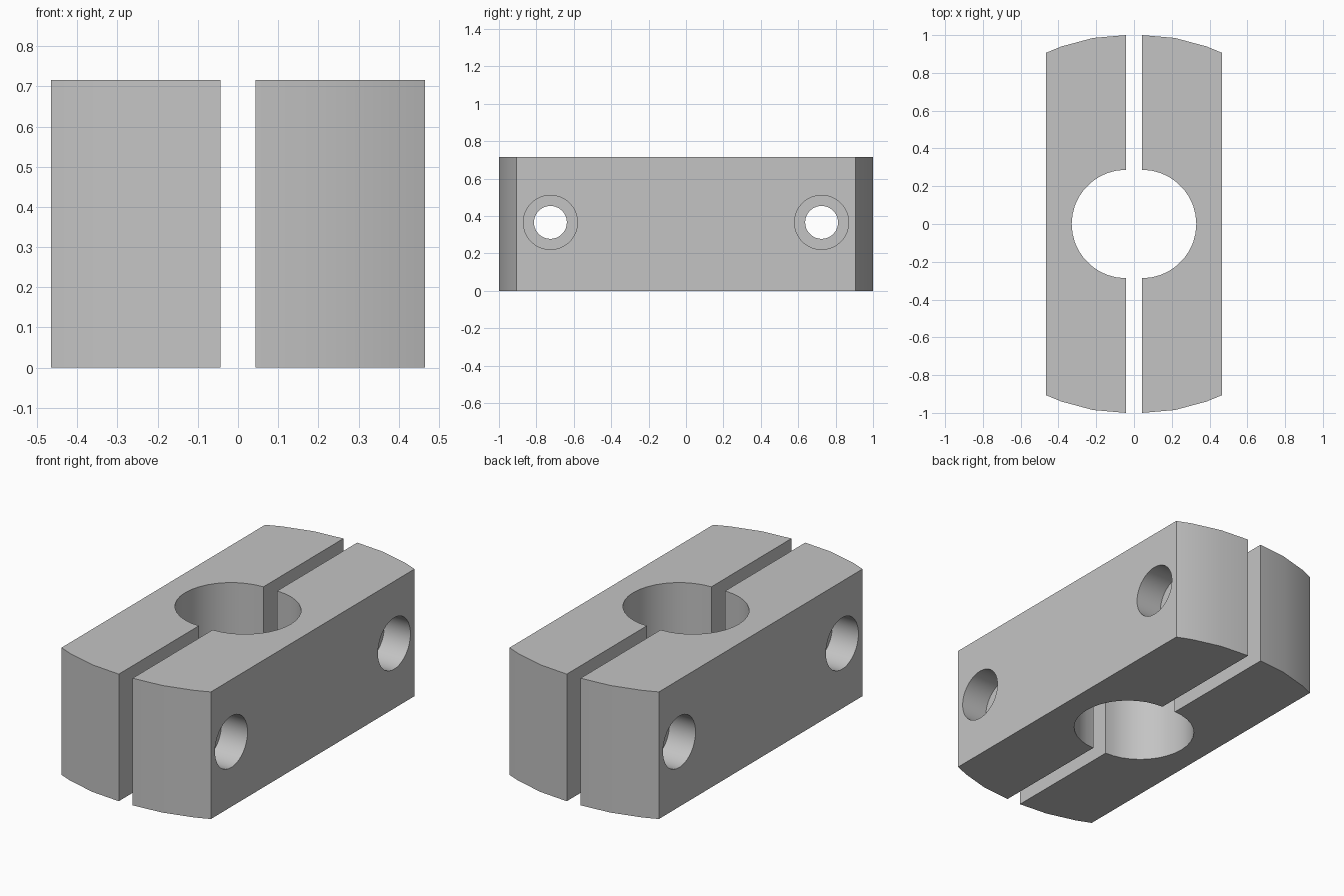
import bpy, bmesh
from math import sin, cos, radians, pi
from mathutils import Matrix

GAP = 0.043        # half of the slot between the jaws
SIDE = 0.465       # outer flat face
HEIGHT = 0.716
BORE = 0.287
HOLE_Y, HOLE_Z = 0.725, 0.366
HOLE_R, SEAT_R, SEAT_DEPTH = 0.088, 0.145, 0.162

if "Cube" in bpy.data.objects:
    bpy.data.objects.remove(bpy.data.objects["Cube"], do_unlink=True)

grey = bpy.data.materials.new("plain grey")
grey.use_nodes = True
colour = (0.55, 0.55, 0.55, 1)
grey.diffuse_color = colour
grey.node_tree.nodes["Principled BSDF"].inputs["Base Color"].default_value = colour


def add_object(name, bm):
    bmesh.ops.recalc_face_normals(bm, faces=bm.faces)
    mesh = bpy.data.meshes.new(name)
    bm.to_mesh(mesh)
    bm.free()
    mesh.materials.append(grey)
    obj = bpy.data.objects.new(name, mesh)
    bpy.context.collection.objects.link(obj)
    return obj


def arc(radius, angles):
    return [(GAP + radius * cos(radians(a)), radius * sin(radians(a))) for a in angles]


def make_jaw(name):
    # Plan outline: rounded ends, flat side and half a bore, extruded upwards
    outline = (arc(1, (-90, -80, -70, -65)) + arc(1, (65, 70, 80, 90))
               + arc(BORE, range(90, -91, -10)))
    bm = bmesh.new()
    base = bm.faces.new([bm.verts.new((x, y, 0)) for x, y in outline])
    top = bmesh.ops.extrude_face_region(bm, geom=[base])["geom"]
    bmesh.ops.translate(bm, vec=(0, 0, HEIGHT),
                        verts=[v for v in top if isinstance(v, bmesh.types.BMVert)])
    return add_object(name, bm)


def make_cutter(y):
    # Stepped bolt hole: narrow through hole with a wide seat on the outside
    profile = [(0, 0), (0, HOLE_R), (SIDE - SEAT_DEPTH, HOLE_R),
               (SIDE - SEAT_DEPTH, SEAT_R), (SIDE + 0.1, SEAT_R), (SIDE + 0.1, 0)]
    bm = bmesh.new()
    verts = [bm.verts.new((x, y + r, HOLE_Z)) for x, r in profile]
    edges = [bm.edges.new(pair) for pair in zip(verts, verts[1:])]
    bmesh.ops.spin(bm, geom=verts + edges, cent=(0, y, HOLE_Z), axis=(1, 0, 0),
                   angle=2 * pi, steps=36)
    bmesh.ops.remove_doubles(bm, verts=bm.verts, dist=1e-4)
    cutter = add_object("bolt_hole_cutter", bm)
    cutter.hide_render = True
    return cutter


# Left jaw with its two bolt holes
left = make_jaw("left_clamp_jaw")
bpy.context.view_layer.objects.active = left
for y in (-HOLE_Y, HOLE_Y):
    cutter = make_cutter(y)
    cut = left.modifiers.new("bolt hole", 'BOOLEAN')
    cut.operation = 'DIFFERENCE'
    cut.solver = 'EXACT'
    cut.object = cutter
    bpy.ops.object.modifier_apply(modifier=cut.name)
    bpy.data.objects.remove(cutter, do_unlink=True)

# Right jaw is the mirror image
right = left.copy()
right.data = left.data.copy()
right.name = "right_clamp_jaw"
bpy.context.collection.objects.link(right)
right.data.transform(Matrix.Scale(-1, 4, (1, 0, 0)))
right.data.flip_normals()

# Smooth the curved walls and keep the corners sharp
bpy.ops.object.select_all(action='DESELECT')
for jaw in (left, right):
    jaw.select_set(True)
bpy.context.view_layer.objects.active = left
bpy.ops.object.shade_smooth_by_angle(angle=radians(20))
